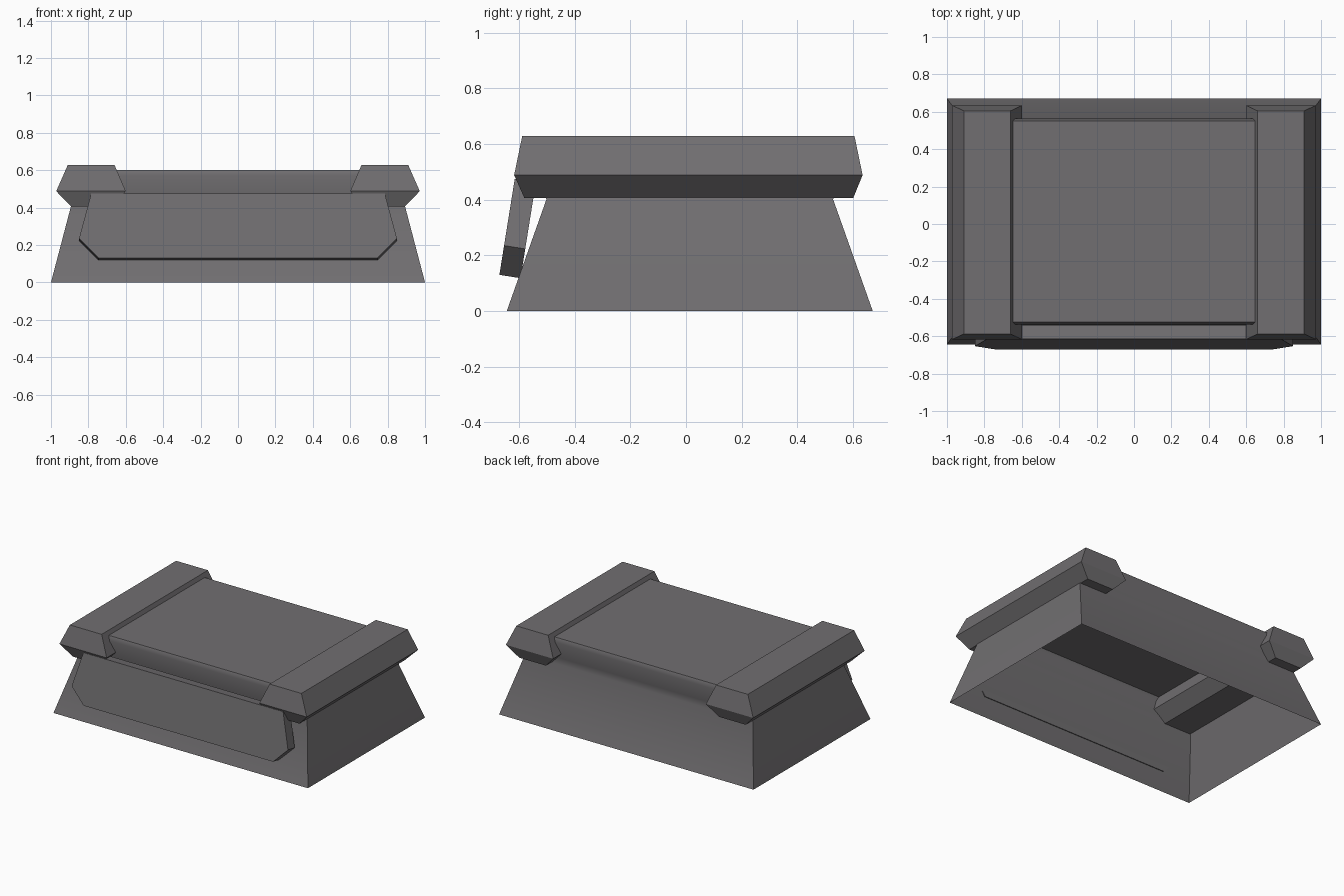
import bpy, math

if "Cube" in bpy.data.objects:
    bpy.data.objects.remove(bpy.data.objects["Cube"])

grey = bpy.data.materials.new("warm dark grey")
grey.diffuse_color = (0.165, 0.158, 0.165, 1)
grey.use_nodes = True
grey.node_tree.nodes["Principled BSDF"].inputs["Base Color"].default_value = grey.diffuse_color


def loft(name, rings, cap_start=True, cap_end=True):
    """Skin equal-length rings of points, optionally capped at each end."""
    n = len(rings[0])
    verts = [p for r in rings for p in r]
    faces = []
    for k in range(len(rings) - 1):
        for i in range(n):
            j = (i + 1) % n
            faces.append((k * n + i, k * n + j, (k + 1) * n + j, (k + 1) * n + i))
    if cap_start:
        faces.append(tuple(reversed(range(n))))
    if cap_end:
        faces.append(tuple(range((len(rings) - 1) * n, len(rings) * n)))
    me = bpy.data.meshes.new(name)
    me.from_pydata(verts, [], faces)
    me.materials.append(grey)
    ob = bpy.data.objects.new(name, me)
    bpy.context.collection.objects.link(ob)
    return ob


def rect(x0, x1, y0, y1, z):
    return [(x0, y0, z), (x1, y0, z), (x1, y1, z), (x0, y1, z)]


# Hollow tapered body, open underneath, with a slight lip under the flat top
CY = 0.0135
levels = [(0, 1.0, 0.657), (0.40, 0.895, 0.515), (0.45, 0.88, 0.52),
          (0.57, 0.85, 0.55), (0.60, 0.84, 0.538)]
body = loft("body_shell", [rect(-x, x, CY - y, CY + y, z) for z, x, y in levels],
            cap_start=False)
bpy.context.view_layer.objects.active = body
body.select_set(True)
bpy.ops.object.shade_smooth_by_angle(angle=math.radians(40))
body.select_set(False)

# Faceted rails along both top sides
for side, label in ((1, "right"), (-1, "left")):
    rings = [rect(0.68, 0.89, -0.58, 0.60, 0.405),
             rect(0.60, 0.972, -0.617, 0.634, 0.488),
             rect(0.66, 0.91, -0.588, 0.605, 0.628)]
    if side < 0:
        rings = [[(-x, y, z) for x, y, z in reversed(r)] for r in rings]
    loft(label + "_rail", rings)

# Leaning front plate with cut lower corners
outline = [(-0.745, 0.13), (0.745, 0.13), (0.85, 0.235),
           (0.785, 0.475), (-0.785, 0.475), (-0.85, 0.235)]
outer = [(x, -0.67 + (z - 0.13) * 0.16, z) for x, z in outline]
inner = [(x, y + 0.076, z - 0.012) for x, y, z in outer]
loft("front_plate", [inner, outer])
